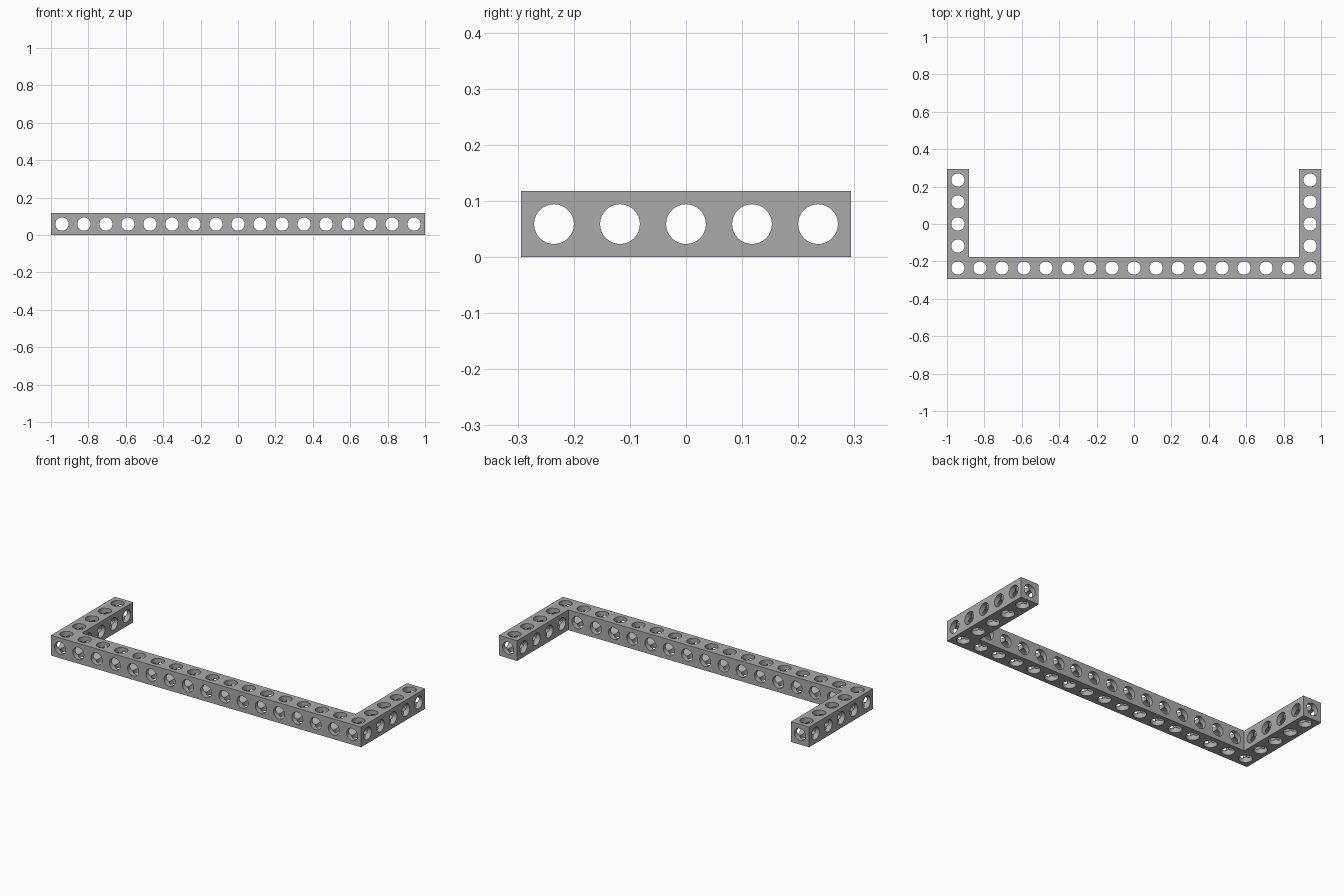
import bpy, bmesh
from math import pi
from mathutils import Matrix, Vector

cube = bpy.data.objects.get("Cube")
if cube:
    bpy.data.objects.remove(cube)

COLS, ROWS = 17, 5          # holes across the beam and along each arm
P = 2 / COLS                # hole spacing, also the bar thickness
R = 0.0355                  # hole radius
HX, HY = COLS * P / 2, ROWS * P / 2

grey = bpy.data.materials.new("light grey")
grey.use_nodes = True
colour = (0.4, 0.4, 0.4, 1)
grey.diffuse_color = colour
grey.node_tree.nodes["Principled BSDF"].inputs["Base Color"].default_value = colour


def add_object(name, bm):
    bmesh.ops.recalc_face_normals(bm, faces=bm.faces)
    mesh = bpy.data.meshes.new(name)
    bm.to_mesh(mesh)
    bm.free()
    mesh.materials.append(grey)
    obj = bpy.data.objects.new(name, mesh)
    bpy.context.collection.objects.link(obj)
    return obj


# U-shaped square bar: outline extruded upward
bm = bmesh.new()
outline = [(-HX, -HY), (HX, -HY), (HX, HY), (HX - P, HY),
           (HX - P, P - HY), (P - HX, P - HY), (P - HX, HY), (-HX, HY)]
base = bm.faces.new([bm.verts.new((x, y, 0)) for x, y in outline])
top = bmesh.ops.extrude_face_region(bm, geom=[base])["geom"]
bmesh.ops.translate(bm, vec=(0, 0, P), verts=[v for v in top if isinstance(v, bmesh.types.BMVert)])
frame = add_object("perforated_frame", bm)

# Hole positions on the grid
xs = [(i - (COLS - 1) / 2) * P for i in range(COLS)]
ys = [(j - (ROWS - 1) / 2) * P for j in range(ROWS)]
mid = P / 2
across = [(0, y, mid) for y in ys]
through = [(x, 0, mid) for x in xs]
upright = [(x, ys[0], mid) for x in xs] + [(x, y, mid) for x in (xs[0], xs[-1]) for y in ys[1:]]


def drill(name, centres, turn, length):
    bm = bmesh.new()
    for c in centres:
        bmesh.ops.create_cone(bm, cap_ends=True, segments=32, radius1=R, radius2=R,
                              depth=length, matrix=Matrix.Translation(Vector(c)) @ turn)
    cutter = add_object(name, bm)
    cutter.hide_render = True
    mod = frame.modifiers.new(name, "BOOLEAN")
    mod.operation = "DIFFERENCE"
    mod.solver = "EXACT"
    mod.object = cutter
    bpy.ops.object.modifier_apply(modifier=name)
    bpy.data.objects.remove(cutter)


bpy.ops.object.select_all(action="DESELECT")
frame.select_set(True)
bpy.context.view_layer.objects.active = frame
drill("vertical_holes", upright, Matrix.Identity(4), P * 2)
drill("lengthwise_holes", through, Matrix.Rotation(pi / 2, 4, "X"), HY * 3)
drill("crosswise_holes", across, Matrix.Rotation(pi / 2, 4, "Y"), HX * 3)

bpy.ops.object.shade_smooth_by_angle(angle=pi / 6)
